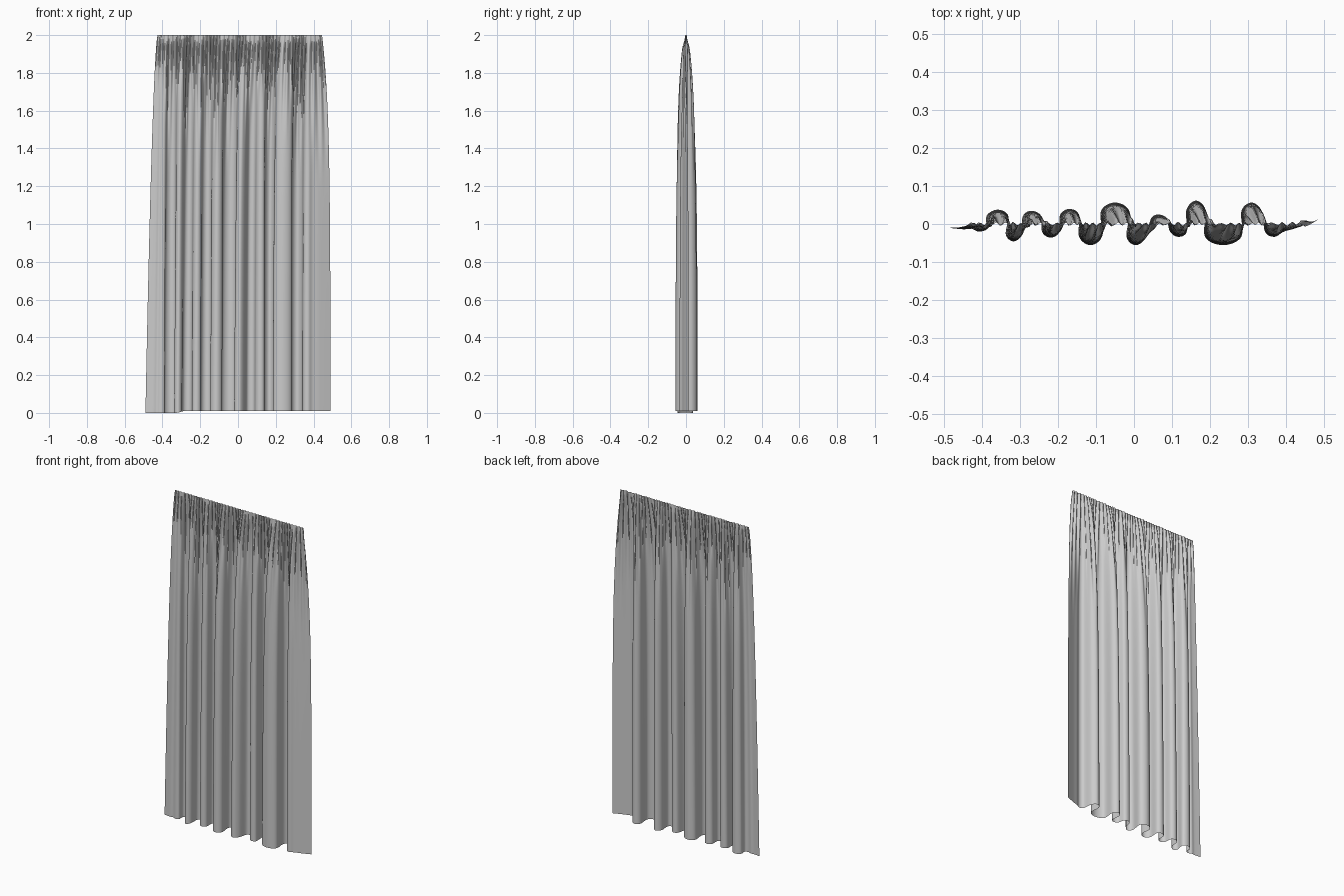
import bpy
import bmesh
import math
import random
from mathutils import Vector

cube = bpy.data.objects.get("Cube")
if cube:
    bpy.data.objects.remove(cube)

random.seed(4)
HEIGHT = 2.0
COLUMNS, ROWS = 480, 56
PLEATS = 44


def lerp(a, b, t):
    return a + (b - a) * t


def smooth(t):
    t = min(max(t, 0), 1)
    return t * t * (3 - 2 * t)


# Hem folds: centre, depth and half width of each lobe
folds = [(-0.41, -0.02, 0.02), (-0.36, 0.038, 0.028), (-0.318, -0.046, 0.02),
         (-0.27, 0.035, 0.023), (-0.22, -0.036, 0.022), (-0.17, 0.04, 0.025),
         (-0.115, -0.056, 0.03), (-0.05, 0.057, 0.037), (0.005, -0.056, 0.025),
         (0.065, 0.025, 0.02), (0.117, -0.034, 0.022), (0.163, 0.062, 0.025),
         (0.235, -0.056, 0.048), (0.31, 0.057, 0.027), (0.37, -0.034, 0.025)]
path = [Vector((-0.49, -0.01)), Vector((-0.45, -0.014))]
for c, d, w in folds:
    path += [Vector((c - w, d * 0.6)), Vector((c, d)), Vector((c + w, d * 0.6))]
path += [Vector((0.43, -0.01)), Vector((0.49, 0.013))]


def spline(points, steps=16):
    """Smooth curve through the points."""
    pts = [points[0]] + points + [points[-1]]
    out = []
    for a, b, c, d in zip(pts, pts[1:], pts[2:], pts[3:]):
        for i in range(steps):
            t = i / steps
            out.append(0.5 * (2 * b + (c - a) * t + (2 * a - 5 * b + 4 * c - d) * t ** 2
                              + (3 * b - a - 3 * c + d) * t ** 3))
    return out + [points[-1]]


def resample(points, count):
    """Evenly spaced points along the curve."""
    dist = [0]
    for a, b in zip(points, points[1:]):
        dist.append(dist[-1] + (b - a).length)
    out, k = [], 0
    for i in range(count + 1):
        goal = dist[-1] * i / count
        while k < len(points) - 2 and dist[k + 1] < goal:
            k += 1
        out.append(points[k].lerp(points[k + 1], (goal - dist[k]) / (dist[k + 1] - dist[k])))
    return out


hem = resample(spline(path), COLUMNS)

# Gathers of uneven depth and length below the heading
pleats = [(random.uniform(0.006, 0.011), random.uniform(0.25, 0.9)) for _ in range(PLEATS + 1)]


def gather(s, drop):
    u = s * PLEATS + 0.25 * math.sin(s * 37)
    depth, length = pleats[min(max(int(u), 0), PLEATS)]
    size = 0.35 + 0.65 * smooth((drop - 0.015) / 0.06)
    return depth * size * (1 - smooth(drop / length)) * math.sin(u * math.tau)


# Rows are closer together near the heading
bm = bmesh.new()
grid = []
for r in range(ROWS + 1):
    t = (r / ROWS) ** 1.9
    opening = 1 - math.exp(-5.3 * t)
    row = []
    for i, p in enumerate(hem):
        s = i / COLUMNS
        spread = lerp(t ** 0.6, opening, s)
        x = lerp(lerp(-0.425, 0.445, s), p.x, spread)
        y = p.y * opening + gather(s, t * HEIGHT)
        hem_z = 0.01 * smooth((p.x + 0.33) / 0.05)
        row.append(bm.verts.new((x, y, lerp(HEIGHT, hem_z, t))))
    grid.append(row)
for upper, lower in zip(grid, grid[1:]):
    for i in range(COLUMNS):
        bm.faces.new((lower[i], lower[i + 1], upper[i + 1], upper[i]))

mesh = bpy.data.meshes.new("curtain")
bm.to_mesh(mesh)
bm.free()
mesh.shade_smooth()
curtain = bpy.data.objects.new("curtain", mesh)
bpy.context.collection.objects.link(curtain)

# Fabric
fabric = bpy.data.materials.new("light grey fabric")
fabric.use_nodes = True
colour = (0.6, 0.6, 0.6, 1)
fabric.diffuse_color = colour
fabric.node_tree.nodes["Principled BSDF"].inputs["Base Color"].default_value = colour
mesh.materials.append(fabric)
